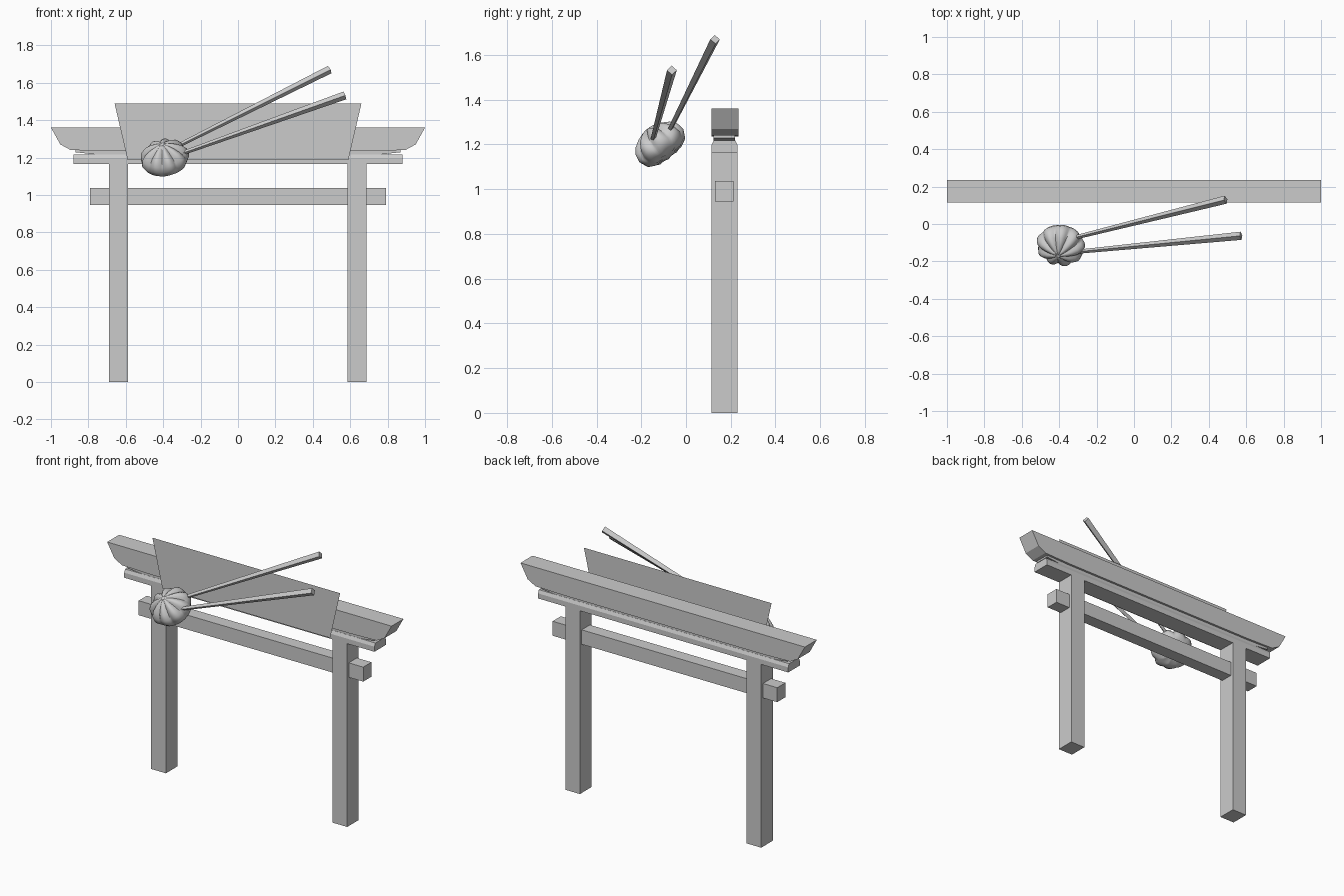
import bpy, bmesh, math
from mathutils import Vector, Matrix

if "Cube" in bpy.data.objects:
    bpy.data.objects.remove(bpy.data.objects["Cube"])

Y0, Y1 = 0.114, 0.234          # depth range of the gate


def add_object(name, bm):
    bmesh.ops.recalc_face_normals(bm, faces=bm.faces)
    mesh = bpy.data.meshes.new(name)
    bm.to_mesh(mesh)
    bm.free()
    ob = bpy.data.objects.new(name, mesh)
    bpy.context.collection.objects.link(ob)
    return ob


def prism(name, pts, y0, y1):
    """Front outline (x, z) extruded from y0 to y1."""
    bm = bmesh.new()
    face = bm.faces.new([bm.verts.new((x, y0, z)) for x, z in pts])
    if y1 > y0:
        ext = bmesh.ops.extrude_face_region(bm, geom=[face])
        vs = [g for g in ext["geom"] if isinstance(g, bmesh.types.BMVert)]
        bmesh.ops.translate(bm, verts=vs, vec=(0, y1 - y0, 0))
    return add_object(name, bm)


def box(name, x0, x1, y0, y1, z0, z1):
    return prism(name, [(x0, z0), (x1, z0), (x1, z1), (x0, z1)], y0, y1)


def symmetric(half):
    return half + [(-x, z) for x, z in reversed(half)]


# Gate posts and tie beam
box("left_post", -0.69, -0.587, Y0, Y1 - 0.004, 0, 1.18)
box("right_post", 0.585, 0.688, Y0, Y1 - 0.004, 0, 1.18)
box("tie_beam", -0.79, 0.79, 0.13, 0.212, 0.945, 1.037)

# Lower lintel with chamfered upper edges
bm = bmesh.new()
section = [(Y0, 1.165), (Y1 - 0.004, 1.165), (Y1 - 0.004, 1.197),
           (Y1 - 0.013, 1.217), (Y0 + 0.009, 1.217), (Y0, 1.197)]
face = bm.faces.new([bm.verts.new((-0.88, y, z)) for y, z in section])
ext = bmesh.ops.extrude_face_region(bm, geom=[face])
bmesh.ops.translate(bm, vec=(1.76, 0, 0),
                    verts=[g for g in ext["geom"] if isinstance(g, bmesh.types.BMVert)])
add_object("lower_lintel", bm)

# Neck and flared top lintel
prism("lintel_neck", symmetric([(0.70, 1.21), (0.87, 1.228), (0.87, 1.245)]), 0.124, 0.22)
prism("top_lintel", symmetric([(0.70, 1.235), (0.895, 1.24), (0.95, 1.27), (1.0, 1.36)]), Y0, Y1)

# Thin sign panel in front of the lintel
prism("sign_panel", [(-0.59, 1.187), (0.59, 1.187), (0.66, 1.49), (-0.66, 1.49)], 0.083, 0.083)

# Pleated dumpling: lathed profile with pinched lobes
profile = [(0.030, -0.068), (0.075, -0.064), (0.110, -0.045), (0.126, -0.012),
           (0.120, 0.022), (0.098, 0.050), (0.066, 0.070), (0.034, 0.082), (0.012, 0.086)]
SEG, PLEATS = 90, 9
bm = bmesh.new()
rings = []
for i, (r, h) in enumerate(profile):
    t = i / (len(profile) - 1)
    ring = []
    for k in range(SEG):
        a = 2 * math.pi * k / SEG
        pinch = 1 - abs(math.sin(PLEATS * a / 2 + 0.5 * t))
        rr = r * (1.02 - (0.04 + 0.16 * t) * pinch + 0.03 * math.sin(2 * a + 1))
        hh = h - 0.012 * pinch * math.sin(math.pi * t)
        ring.append(bm.verts.new((rr * math.cos(a), rr * math.sin(a), hh)))
    rings.append(ring)
for lo, hi in zip(rings, rings[1:]):
    for k in range(SEG):
        n = (k + 1) % SEG
        bm.faces.new((lo[k], lo[n], hi[n], hi[k]))
for ring, z in ((rings[0], -0.069), (rings[-1], 0.080)):
    tip = bm.verts.new((0, 0, z))
    for k in range(SEG):
        bm.faces.new((ring[k], ring[(k + 1) % SEG], tip))
axis = Vector((-0.15, -0.60, 0.78))
bm.transform(Matrix.Translation((-0.393, -0.118, 1.203))
             @ axis.to_track_quat('Z', 'Y').to_matrix().to_4x4())
dumpling = add_object("dumpling", bm)
bpy.context.view_layer.objects.active = dumpling
dumpling.select_set(True)
bpy.ops.object.shade_smooth_by_angle(angle=math.radians(50))


# Tapered square chopsticks gripping the dumpling
def chopstick(name, tip, end):
    tip, end = Vector(tip), Vector(end)
    d = end - tip
    bm = bmesh.new()
    bmesh.ops.create_cone(bm, cap_ends=True, segments=4, radius1=0.011,
                          radius2=0.022, depth=d.length)
    bm.transform(Matrix.Translation((tip + end) / 2)
                 @ d.to_track_quat('Z', 'Y').to_matrix().to_4x4())
    add_object(name, bm)


chopstick("upper_chopstick", (-0.33, -0.076, 1.258), (0.49, 0.130, 1.670))
chopstick("lower_chopstick", (-0.30, -0.148, 1.222), (0.572, -0.063, 1.532))
